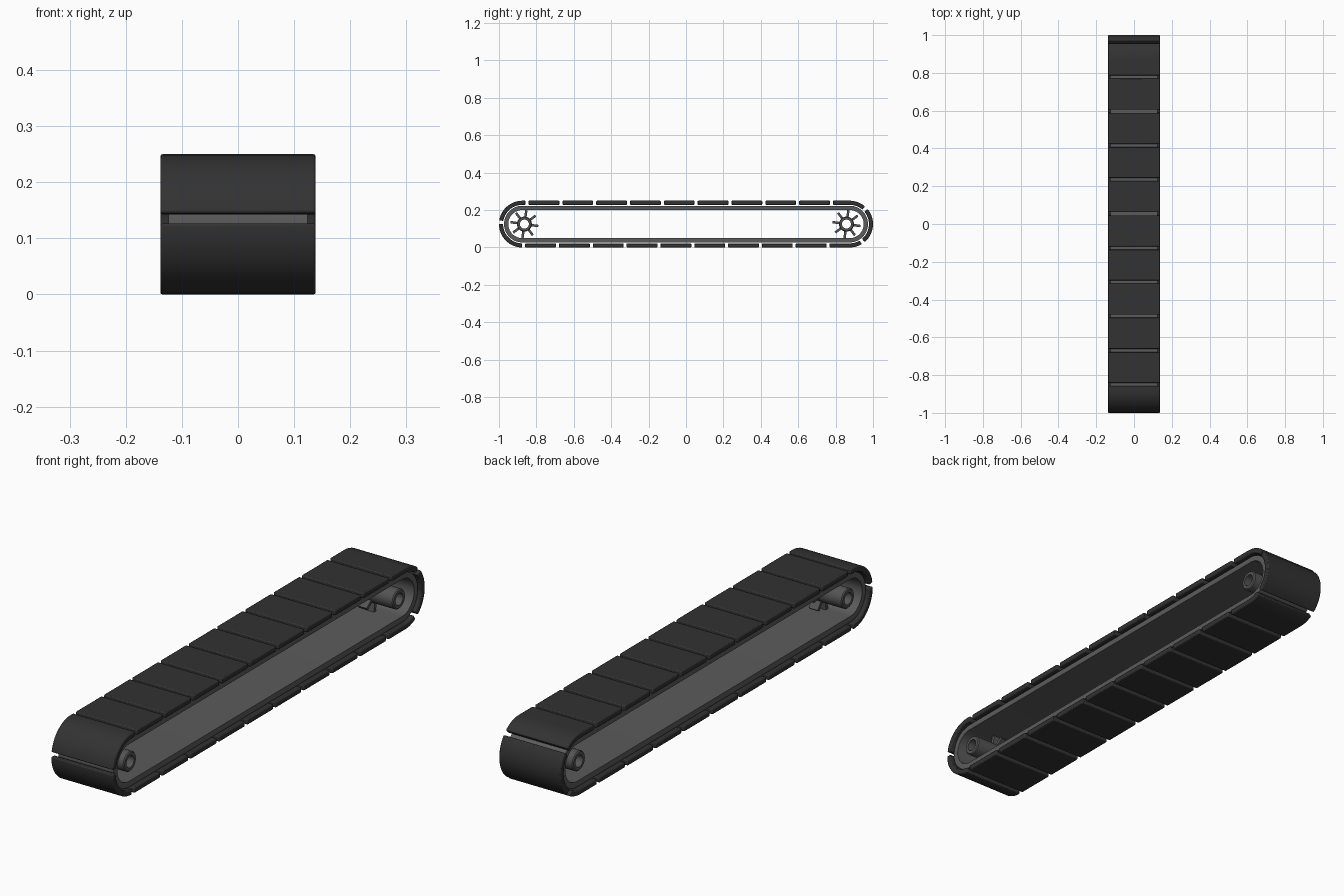
import bpy, bmesh, math
from mathutils import Matrix

if "Cube" in bpy.data.objects:
    bpy.data.objects.remove(bpy.data.objects["Cube"])

CY, CZ = 0.875, 0.125        # roller centre
R0 = 0.105                   # pitch radius of the track
LOOP = 4 * CY + 2 * math.pi * R0
PADS = 23
PITCH = LOOP / PADS


def material(name, v):
    m = bpy.data.materials.new(name)
    m.diffuse_color = (v, v, v, 1)
    m.use_nodes = True
    m.node_tree.nodes["Principled BSDF"].inputs["Base Color"].default_value = m.diffuse_color
    return m


dark = material("dark_rubber", 0.032)
grey = material("grey_belt", 0.105)
steel = material("wheel_metal", 0.09)


def track_point(s, r):
    """Point (y, z) at loop length s, at distance r from the loop core."""
    s %= LOOP
    arc = math.pi * R0
    if s < 2 * CY:
        return (-CY + s, CZ + r)
    s -= 2 * CY
    if s < arc:
        a = s / R0
        return (CY + r * math.sin(a), CZ + r * math.cos(a))
    s -= arc
    if s < 2 * CY:
        return (CY - s, CZ - r)
    a = (s - 2 * CY) / R0
    return (-CY - r * math.sin(a), CZ - r * math.cos(a))


def finish(name, bm, mat, bevel=0):
    bmesh.ops.recalc_face_normals(bm, faces=bm.faces)
    me = bpy.data.meshes.new(name)
    bm.to_mesh(me)
    bm.free()
    me.materials.append(mat)
    ob = bpy.data.objects.new(name, me)
    bpy.context.collection.objects.link(ob)
    bpy.ops.object.select_all(action='DESELECT')
    ob.select_set(True)
    bpy.context.view_layer.objects.active = ob
    bpy.ops.object.shade_smooth_by_angle(angle=math.radians(35))
    if bevel:
        b = ob.modifiers.new("Bevel", 'BEVEL')
        b.width, b.segments, b.limit_method = bevel, 2, 'ANGLE'
        b.angle_limit = math.radians(40)
    return ob


def band(name, stations, r_in, r_out, half, mat, closed=False, bevel=0):
    """Strip with a rectangular section swept along the track loop."""
    bm = bmesh.new()
    rings = []
    for s in stations:
        section = ((-half, r_in), (half, r_in), (half, r_out), (-half, r_out))
        rings.append([bm.verts.new((x, *track_point(s, r))) for x, r in section])
    pairs = list(zip(rings, rings[1:]))
    if closed:
        pairs.append((rings[-1], rings[0]))
    else:
        bm.faces.new(rings[0])
        bm.faces.new(rings[-1])
    for a, b in pairs:
        for i in range(4):
            j = (i + 1) % 4
            bm.faces.new((a[i], a[j], b[j], b[i]))
    return finish(name, bm, mat, bevel)


# Inner belt
arc = math.pi * R0
N = 28
stations = [2 * CY + arc * i / N for i in range(N + 1)]
stations += [4 * CY + arc + arc * i / N for i in range(N)] + [0]
band("inner_belt", stations, 0.075, 0.098, 0.124, grey, closed=True)

# Track pads
GAP = 0.016
for k in range(PADS):
    a = 0.025 + k * PITCH + GAP / 2
    band(f"track_pad_{k + 1}", [a + (PITCH - GAP) * i / 14 for i in range(15)],
         0.103, 0.125, 0.1385, dark, bevel=0.004)


# Spoked wheels with hollow axle tubes
def wheel(name, cy):
    bm = bmesh.new()
    profile = [(-0.122, 0.024), (-0.122, 0.036), (-0.118, 0.040),
               (0.118, 0.040), (0.122, 0.036), (0.122, 0.024)]
    seg = 32
    rings = [[bm.verts.new((x, cy + r * math.cos(2 * math.pi * i / seg),
                            CZ + r * math.sin(2 * math.pi * i / seg)))
              for i in range(seg)] for x, r in profile]
    for p, q in zip(rings, rings[1:] + rings[:1]):
        for i in range(seg):
            j = (i + 1) % seg
            bm.faces.new((p[i], p[j], q[j], q[i]))
    for i in range(8):
        rot = Matrix.Rotation(math.radians(45 * i - 8), 4, 'X')
        m = (Matrix.Translation((0, cy, CZ)) @ rot
             @ Matrix.Translation((0, 0.055, 0))
             @ Matrix.Diagonal((0.04, 0.040, 0.013, 1)))
        bmesh.ops.create_cube(bm, size=1, matrix=m)
    finish(name, bm, steel)


wheel("front_wheel", -0.864)
wheel("back_wheel", 0.858)
